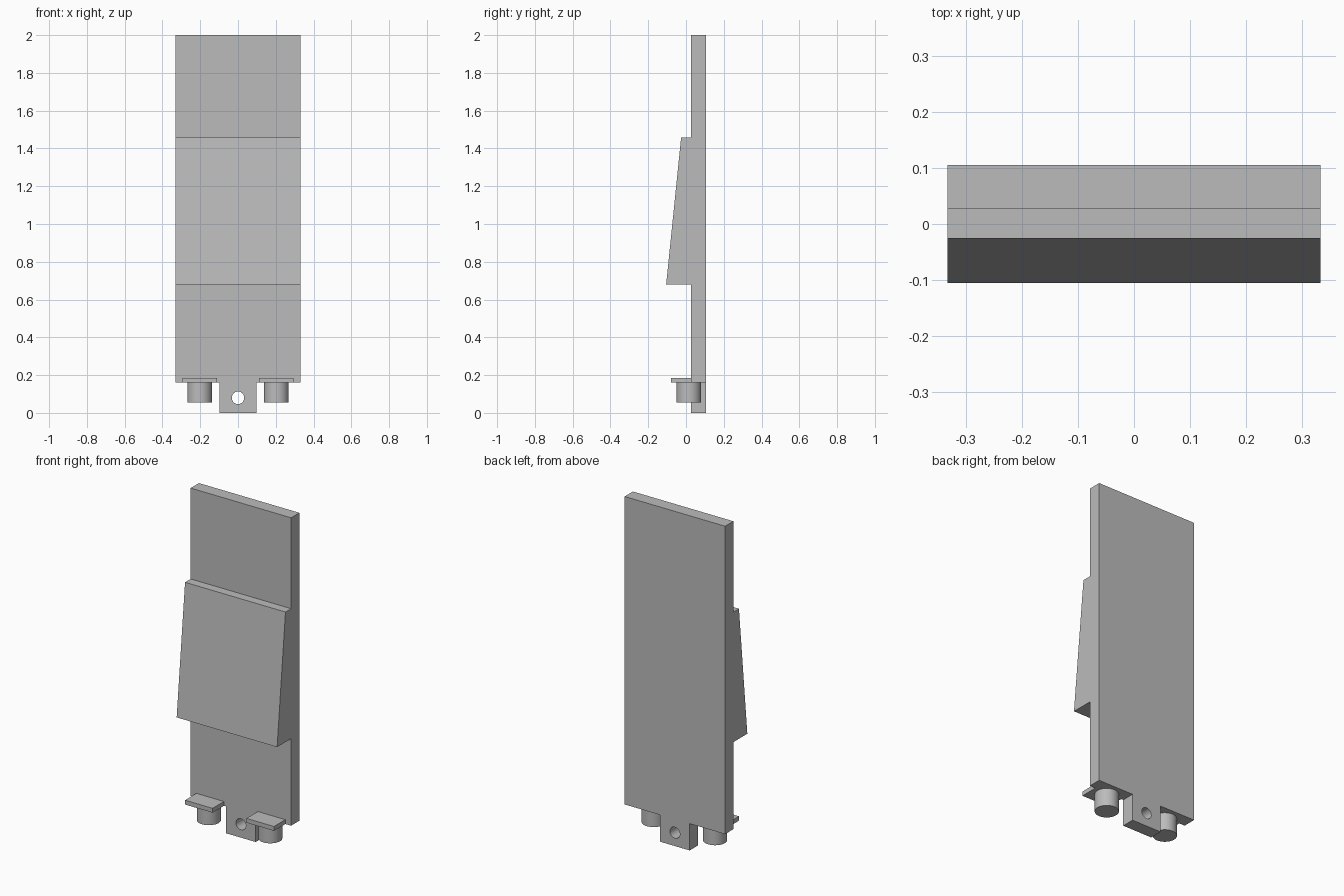
import bpy, bmesh, math
from mathutils import Matrix, Vector

cube = bpy.data.objects.get("Cube")
if cube:
    bpy.data.objects.remove(cube, do_unlink=True)

grey = bpy.data.materials.new("plain grey")
grey.use_nodes = True
colour = (0.5, 0.5, 0.5, 1)
grey.diffuse_color = colour
grey.node_tree.nodes["Principled BSDF"].inputs["Base Color"].default_value = colour


def finish(name, bm):
    bmesh.ops.recalc_face_normals(bm, faces=bm.faces)
    mesh = bpy.data.meshes.new(name)
    bm.to_mesh(mesh)
    bm.free()
    mesh.materials.append(grey)
    obj = bpy.data.objects.new(name, mesh)
    bpy.context.collection.objects.link(obj)
    return obj


def prism(name, points, direction):
    """Extrude a flat outline along a direction."""
    bm = bmesh.new()
    face = bm.faces.new([bm.verts.new(p) for p in points])
    out = bmesh.ops.extrude_face_region(bm, geom=[face])
    moved = [v for v in out["geom"] if isinstance(v, bmesh.types.BMVert)]
    bmesh.ops.translate(bm, verts=moved, vec=Vector(direction))
    return finish(name, bm)


def cylinder(name, radius, depth, centre, rotation=Matrix()):
    bm = bmesh.new()
    bmesh.ops.create_cone(bm, cap_ends=True, segments=48, radius1=radius,
                          radius2=radius, depth=depth,
                          matrix=Matrix.Translation(centre) @ rotation)
    return finish(name, bm)


def smooth(obj):
    bpy.ops.object.select_all(action="DESELECT")
    obj.select_set(True)
    bpy.context.view_layer.objects.active = obj
    bpy.ops.object.shade_smooth_by_angle(angle=math.radians(30))


HALF, FRONT, BACK, BASE = 0.332, 0.027, 0.105, 0.16

# Back plate with its lower tab
half_outline = [(0.098, 0), (0.098, BASE), (HALF, BASE), (HALF, 2)]
outline = half_outline + [(-x, z) for x, z in reversed(half_outline)]
plate = prism("back_plate", [(x, FRONT, z) for x, z in outline],
              (0, BACK - FRONT, 0))

# Round hole through the tab
cutter = cylinder("hole_cutter", 0.033, 0.4, (0, 0.066, 0.08),
                  Matrix.Rotation(math.pi / 2, 4, "X"))
cutter.hide_render = True
cut = plate.modifiers.new("tab hole", "BOOLEAN")
cut.object = cutter
cut.solver = "EXACT"
bpy.context.view_layer.objects.active = plate
bpy.ops.object.modifier_apply(modifier=cut.name)
bpy.data.objects.remove(cutter, do_unlink=True)
smooth(plate)

# Sloping front block
slope = [(FRONT, 0.68), (-0.105, 0.68), (-0.026, 1.457), (FRONT, 1.457)]
prism("sloped_block", [(-HALF, y, z) for y, z in slope], (2 * HALF, 0, 0))

# Pegs hanging from small ledges
for side, sign in (("left", 1), ("right", -1)):
    x = sign * 0.203
    ledge = [(x + dx, y, BASE) for dx, y in
             ((-0.091, -0.08), (0.091, -0.08), (0.091, FRONT), (-0.091, FRONT))]
    prism(side + "_ledge", ledge, (0, 0, 0.026))
    smooth(cylinder(side + "_peg", 0.065, BASE - 0.055,
                    (x, 0.015, (BASE + 0.055) / 2)))
